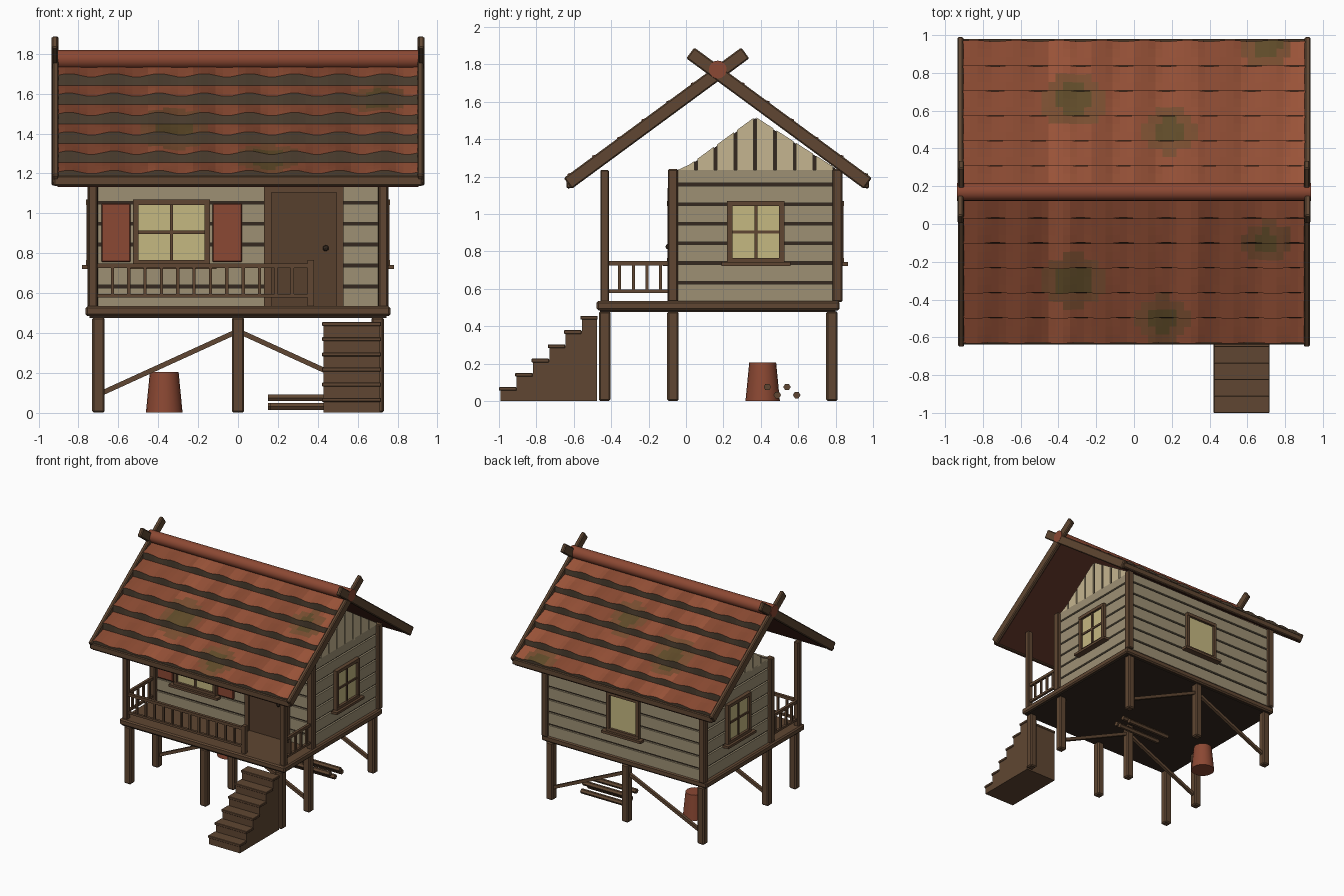
import bpy, bmesh, math, random
from mathutils import Vector, Matrix

if "Cube" in bpy.data.objects:
    bpy.data.objects.remove(bpy.data.objects["Cube"])

random.seed(4)


def mat(name, r, g, b):
    m = bpy.data.materials.new(name)
    m.diffuse_color = (r, g, b, 1)
    m.use_nodes = True
    m.node_tree.nodes["Principled BSDF"].inputs["Base Color"].default_value = m.diffuse_color
    return m


WOOD = mat("wood", .115, .062, .032)
DOOR = mat("door_wood", .095, .05, .027)
DARK = mat("dark_wood", .035, .022, .014)
EDGE = mat("tile_edge", .075, .05, .03)
SIDING = mat("siding", .34, .28, .175)
GABLE = mat("gable_boards", .56, .46, .28)
GLASS = mat("window_glass", .56, .48, .22)
RED = mat("red_paint", .26, .065, .033)
UNDER = mat("roof_underside", .085, .025, .016)
TILES = [mat(f"tile_{i}", .29 * k, .078 * k, .036 * k) for i, k in enumerate((.85, 1, 1.12))]
MOSS = [mat("moss_light", .19, .075, .03), mat("moss_dark", .115, .07, .022)]


def finish(name, bm, mats, bevel=0):
    me = bpy.data.meshes.new(name)
    bm.to_mesh(me)
    bm.free()
    for m in mats:
        me.materials.append(m)
    ob = bpy.data.objects.new(name, me)
    bpy.context.collection.objects.link(ob)
    if bevel:
        b = ob.modifiers.new("bevel", 'BEVEL')
        b.width, b.segments = bevel, 1
    return ob


def boxes(name, spans, m, bevel=0):
    """Each span is (x0, x1, y0, y1, z0, z1)."""
    bm = bmesh.new()
    for x0, x1, y0, y1, z0, z1 in spans:
        M = Matrix.Translation(((x0 + x1) / 2, (y0 + y1) / 2, (z0 + z1) / 2))
        bmesh.ops.create_cube(bm, size=1, matrix=M @ Matrix.Diagonal((x1 - x0, y1 - y0, z1 - z0, 1)))
    return finish(name, bm, [m], bevel)


def beams(name, ends, w, h, m, bevel=0):
    bm = bmesh.new()
    for a, b in ends:
        a, b = Vector(a), Vector(b)
        R = (b - a).to_track_quat('Y', 'Z').to_matrix().to_4x4()
        M = Matrix.Translation((a + b) / 2) @ R @ Matrix.Diagonal((w, (b - a).length, h, 1))
        bmesh.ops.create_cube(bm, size=1, matrix=M)
    return finish(name, bm, [m], bevel)


def rods(name, items, sides, m):
    """Each item is (centre, bottom radius, top radius, length, rotation)."""
    bm = bmesh.new()
    for c, r1, r2, d, rot in items:
        bmesh.ops.create_cone(bm, cap_ends=True, segments=sides, radius1=r1, radius2=r2, depth=d,
                              matrix=Matrix.Translation(c) @ rot)
    return finish(name, bm, [m])


def prisms(name, polys, x0, x1, m):
    """Extrude (y, z) outlines along x."""
    bm = bmesh.new()
    for pts in polys:
        f = bm.faces.new([bm.verts.new((x0, y, z)) for y, z in pts])
        g = bmesh.ops.extrude_face_region(bm, geom=[f])
        bmesh.ops.translate(bm, vec=(x1 - x0, 0, 0), verts=[v for v in g['geom'] if isinstance(v, bmesh.types.BMVert)])
    bmesh.ops.recalc_face_normals(bm, faces=bm.faces)
    return finish(name, bm, [m])


def post(x, y, z0, z1, r):
    return (x - r, x + r, y - r, y + r, z0, z1)


ROWS = (-.435, -.07, .78)

# Stilts, braces and platform
boxes("stilts", [post(x, y, 0, .48, .031) for x in (-.70, 0, .70) for y in ROWS], WOOD, .009)
beams("cross_braces", [((s * .68, y, .10), (0, y, .41)) for s in (-1, 1) for y in ROWS[1:]], .025, .025, WOOD)
boxes("platform", [(-.765, .765, -.478, .822, .485, .535)], WOOD, .01)
boxes("platform_underside", [(-.745, .745, -.46, .80, .476, .49)], DARK)

# Stairs: stepped solid with thin treads
outline = [(-.475, 0), (-.992, 0)]
for i in range(6):
    outline += [(-.992 + i * .087, .07 + i * .076), (-.992 + (i + 1) * .087, .07 + i * .076)]
outline[-1] = (-.475, .45)
prisms("stairs", [outline], .428, .712, WOOD)
boxes("stair_treads", [(.422, .718, -1 + i * .087, -.907 + i * .087, .055 + i * .076, .075 + i * .076)
                       for i in range(6)], WOOD, .003)

# Walls: dark core, horizontal boards, corner posts
boxes("wall_core", [(-.715, .715, -.055, .80, .53, 1.235)], DARK)
levels = [(.535, .625)] + [(.64 + i * .105, .731 + i * .105) for i in range(5)] + [(1.165, 1.235)]
boxes("siding_boards", [sp for a, b in levels for sp in
      ((-.72, .72, -.07, -.05, a, b), (-.72, .72, .795, .815, a, b),
       (-.73, -.71, -.06, .805, a, b), (.71, .73, -.06, .805, a, b))], SIDING)
boxes("corner_posts", [post(s * .728, y, .53, 1.24, .027) for s in (-1, 1) for y in (-.07, .81)], WOOD, .007)
boxes("porch_posts", [post(s * .728, -.435, .53, 1.235, .023) for s in (-1, 1)], WOOD, .006)


# Gable ends: dark backing with vertical boards
def gable_z(y):
    if y < .02:
        return 1.235 + (y + .045) * .46
    return 1.265 + (y - .02) * .729 if y < .37 else 1.52 - (y - .37) * .64


for side, s in (("left", -1), ("right", 1)):
    prisms(f"{side}_gable_backing", [[(-.045, 1.22), (.80, 1.22), (.80, 1.243), (.37, 1.512), (.02, 1.258), (-.045, 1.23)]],
           s * .69, s * .718, DARK)
    planks = []
    for i in range(8):
        a, b = -.045 + i * .1057, .045 + i * .1057
        ys = [a] + [k for k in (.02, .37) if a < k < b] + [b]
        planks.append([(b, 1.22), (a, 1.22)] + [(y, gable_z(y)) for y in ys])
    prisms(f"{side}_gable_boards", planks, s * .71, s * .73, GABLE)


# Windows, built on a wall plane through a mapping function
def window(name, place, c, w, cross=True):
    z0, z1, h = .74, 1.07, w / 2
    boxes(name + "_glass", [place(c - h + .01, c + h - .01, .0, .012, z0 + .01, z1 - .01)], GLASS)
    boxes(name + "_frame", [place(c - h, c - h + .027, 0, .03, z0, z1), place(c + h - .027, c + h, 0, .03, z0, z1),
                            place(c - h, c + h, 0, .032, z1 - .027, z1), place(c - h, c + h, 0, .032, z0, z0 + .025),
                            place(c - h - .032, c + h + .032, 0, .052, .722, .742)], WOOD)
    if cross:
        boxes(name + "_muntins", [place(c - .008, c + .008, 0, .022, z0, z1),
                                  place(c - h, c + h, 0, .02, .897, .913)], WOOD)


def front(a, b, d0, d1, z0, z1): return (a, b, -.07 - d1, -.07 - d0, z0, z1)
def back(a, b, d0, d1, z0, z1): return (a, b, .813 + d0, .813 + d1, z0, z1)
def right(a, b, d0, d1, z0, z1): return (.73 + d0, .73 + d1, a, b, z0, z1)
def left(a, b, d0, d1, z0, z1): return (-.73 - d1, -.73 - d0, a, b, z0, z1)


window("front_window", front, -.333, .385)
window("right_window", right, .373, .305)
window("left_window", left, .373, .305)
window("back_window", back, 0, .30, False)
boxes("shutters", [front(-.685, -.54, 0, .022, .755, 1.05), front(-.127, .02, 0, .022, .755, 1.05)], RED, .005)

# Door
boxes("door", [front(.16, .5, 0, .015, .535, 1.11)], DOOR)
boxes("door_frame", [front(.13, .167, 0, .03, .535, 1.14), front(.495, .53, 0, .03, .535, 1.14),
                     front(.13, .53, 0, .03, 1.105, 1.14)], WOOD)
bm = bmesh.new()
bmesh.ops.create_icosphere(bm, subdivisions=2, radius=.015, matrix=Matrix.Translation((.44, -.095, .825)))
finish("door_knob", bm, [DARK])

# Porch railing
rail = [(-.71, .37, -.447, -.423, .725, .748), (-.71, .37, -.445, -.425, .578, .596), post(.365, -.435, .53, .765, .016)]
rail += [post(-.63 + i * .082, -.435, .59, .73, .008) for i in range(12)]
for s in (-1, 1):
    x = s * .728
    rail += [(x - .011, x + .011, -.42, -.09, .725, .748), (x - .01, x + .01, -.42, -.09, .578, .596)]
    rail += [post(x, -.355 + i * .073, .59, .73, .008) for i in range(4)]
boxes("porch_railing", rail, WOOD)

# Roof: slabs, stepped wavy tiles, eave boards, crossed barge boards, ridge
RY, RZ, SL = .17, 1.753, .735


def roof_z(d): return RZ - SL * d


blobs = [(-.32, .49, .19), (.18, .32, .16), (.7, .78, .15)], [(-.32, .47, .19), (.15, .67, .16), (.7, .27, .15)]
N = 48
for k, (side, s) in enumerate((("back", 1), ("front", -1))):
    prisms(f"{side}_roof_slab", [[(RY, RZ - .012), (RY + s * .80, roof_z(.80) - .012),
                                  (RY + s * .80, roof_z(.80) - .032), (RY, RZ - .032)]], -.905, .905, UNDER)
    bm = bmesh.new()
    prev = None
    rows = []
    for r in range(7):
        d0, d1 = max(0, .8 - (7 - r) * .132), .8 - (6 - r) * .132
        for t in (0, .34, .67, 1):
            rows.append((d0 + (d1 - d0) * t, -.008 + .05 * t, t, 0 if t else 2))
    rows.append((.797, -.012, 0, 2))
    for d, lift, t, kind in rows:
        line = []
        for i in range(N + 1):
            x = -.905 + 1.81 * i / N
            wave = math.sin(i * math.tau / 6)
            line.append(bm.verts.new((x, RY + s * (d + .004 * wave * t), roof_z(d) + lift + .009 * wave * t)))
        if prev:
            for i in range(N):
                f = bm.faces.new((prev[i], prev[i + 1], line[i + 1], line[i]))
                f.normal_update()
                if f.normal.dot(Vector((0, s, 1))) < 0:
                    f.normal_flip()
                c = f.calc_center_median()
                near = min(math.hypot(c.x - bx, (abs(c.y - RY) - bd) * 1.2) / br for bx, bd, br in blobs[k])
                tone = random.Random(i // 3 * 7 + 1).randrange(3)
                f.material_index = 5 if kind == 2 else 4 if near < .5 else 3 if near < .9 else tone
        prev = line
    finish(f"{side}_roof_tiles", bm, TILES + MOSS + [EDGE])
    y = RY + s * .795
    boxes(f"{side}_eave_board", [(-.925, .925, y - .014, y + .014, 1.138, 1.188)], WOOD, .006)
    beams(f"{side}_barge_boards", [((x * (.917 + .002 * s), RY + s * .802, roof_z(.802)),
                                    (x * (.917 + .002 * s), RY - s * .147, RZ + SL * .147)) for x in (-1, 1)],
          .032, .072, WOOD, .007)
turn = Matrix.Rotation(math.pi / 2, 4, 'Y')
ridge = rods("ridge_cap", [((0, RY, 1.772), .048, .048, 1.872, turn)], 16, RED)

# Things stored under the house
tub = rods("upturned_tub", [((-.37, .41, .1025), .092, .072, .205, Matrix())], 20, RED)
rods("firewood_logs", [((.35 + dx, y, z), .02, .02, .4, turn) for y, z, dx in
                       ((.435, .075, 0), (.488, .032, .01), (.54, .075, .02), (.592, .032, 0))], 6, WOOD)
for ob in (ridge, tub):
    bpy.ops.object.select_all(action='DESELECT')
    ob.select_set(True)
    bpy.context.view_layer.objects.active = ob
    bpy.ops.object.shade_smooth_by_angle(angle=math.radians(40))
